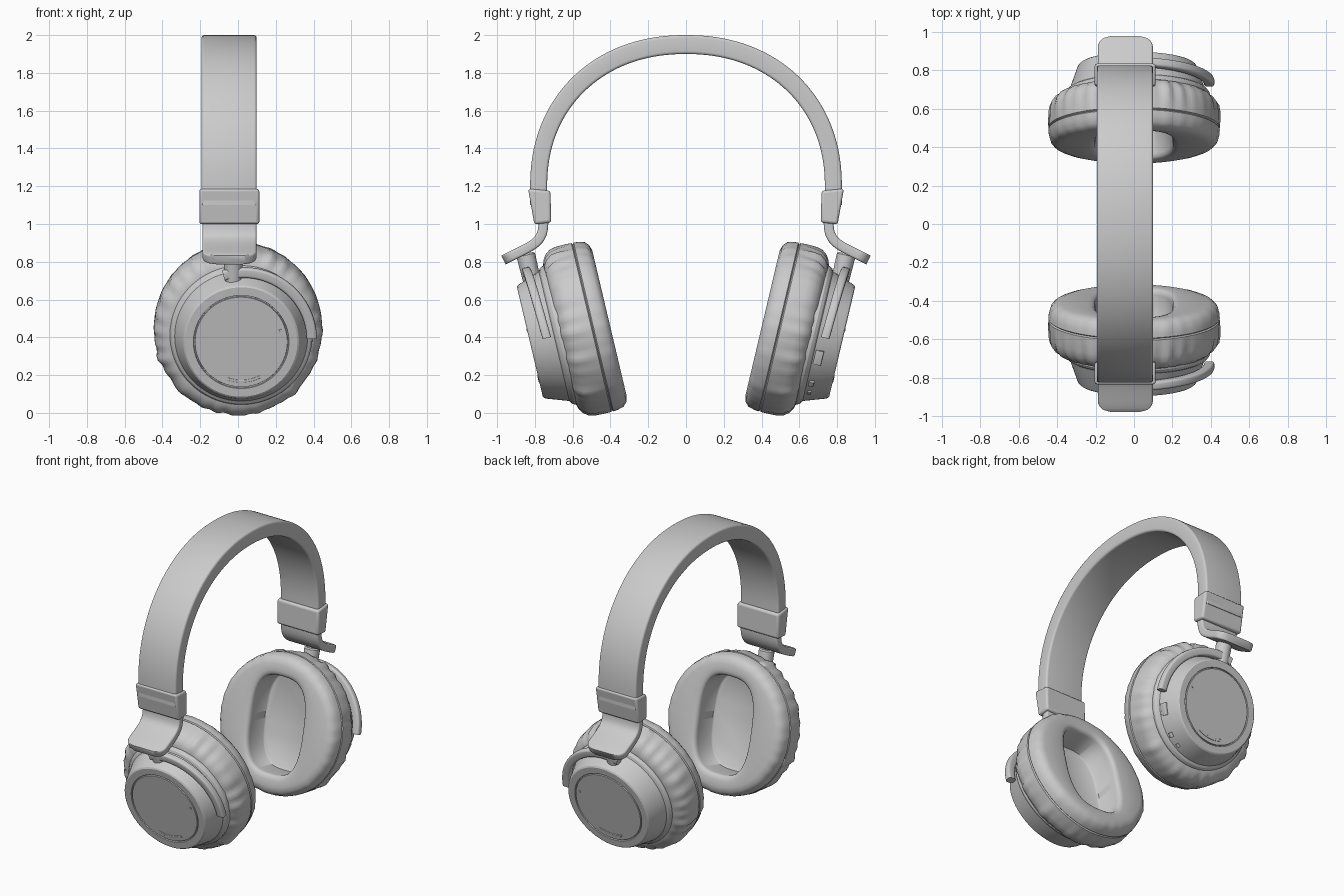
import bpy, bmesh, math, random
from mathutils import Vector
from mathutils.geometry import interpolate_bezier

if "Cube" in bpy.data.objects:
    bpy.data.objects.remove(bpy.data.objects["Cube"])

random.seed(4)
TILT = math.radians(13.3)
C, S = math.cos(TILT), math.sin(TILT)
N = 144
CX = 0.017  # small sideways offset of the shell


def cup(x, v, u, s=-1):
    """Cup space (x, up the disc, outward) to world space."""
    return Vector((x, s * (0.408 + u * C + v * S), 0.474 - S * u + C * v))


def loft(name, rings, mirror=True, angle=35, bevel=0):
    bm = bmesh.new()
    rows = [[bm.verts.new(p) for p in r] for r in rings]
    n = len(rows[0])
    for a, b in zip(rows, rows[1:]):
        for i in range(n):
            bm.faces.new((a[i], a[(i + 1) % n], b[(i + 1) % n], b[i]))
    bm.faces.new(rows[0][::-1])
    bm.faces.new(rows[-1])
    bmesh.ops.recalc_face_normals(bm, faces=bm.faces)
    me = bpy.data.meshes.new(name)
    bm.to_mesh(me)
    bm.free()
    ob = bpy.data.objects.new(name, me)
    bpy.context.collection.objects.link(ob)
    bpy.ops.object.select_all(action='DESELECT')
    ob.select_set(True)
    bpy.context.view_layer.objects.active = ob
    bpy.ops.object.shade_smooth_by_angle(angle=math.radians(angle))
    if bevel:
        m = ob.modifiers.new("bevel", 'BEVEL')
        m.width, m.segments = bevel, 3
    if mirror:
        m = ob.modifiers.new("mirror", 'MIRROR')
        m.use_axis = (False, True, False)
    return ob


def rrect(hw, hh, r, k=4):
    """Rounded rectangle outline."""
    pts = []
    for q, (sx, sy) in enumerate(((1, 1), (-1, 1), (-1, -1), (1, -1))):
        for i in range(k + 1):
            a = math.pi / 2 * (q + i / k)
            pts.append((sx * (hw - r) + r * math.cos(a), sy * (hh - r) + r * math.sin(a)))
    return pts


def arc(name, a0, a1, r0, r1, u0, u1, hr, hu, s=-1, mirror=True, steps=32):
    """Bar bent around the cup axis."""
    rings = []
    for i in range(steps + 1):
        t = i / steps
        a = math.radians(a0 + (a1 - a0) * t)
        r, u = r0 + (r1 - r0) * t, u0 + (u1 - u0) * t
        rings.append([cup(CX + (r + p) * math.cos(a), (r + p) * math.sin(a), u + q, s)
                      for p, q in rrect(hr, hu, min(hr, hu) * 0.6)])
    return loft(name, rings, mirror)


# Headband: superellipse arch with a softly rounded section
def arch(t, a, b):
    c, s = math.cos(t), math.sin(t)
    e = 2 / 2.15
    return Vector((0, math.copysign(abs(c) ** e, c) * a, 1.2 + abs(s) ** e * b))


section = rrect(0.146, 0.5, 0.02, 1)
section = [(x, f) for x, f in rrect(0.146, 0.045, 0.014)]
rings = []
for i in range(-1, 98):
    t = math.pi * min(max(i, 0), 96) / 96
    o, n = arch(t, 0.825, 0.8), arch(t, 0.735, 0.7)
    if i in (-1, 97):
        o.z = n.z = 1.1
    mid, half = (o + n) / 2, (o - n) / 2
    rings.append([mid + half * (f / 0.045) + Vector((x - 0.047, 0, 0)) for x, f in section])
loft("headband", rings, mirror=False, angle=50)

# Sleeve at each headband end
prof = [(-0.836, 1.187), (-0.718, 1.176), (-0.713, 1.008), (-0.803, 0.998)]
loft("band_sleeve", [[(x, y, z) for y, z in prof] for x in (-0.205, 0.113)], bevel=0.014)

# Curved bracket with a rounded tongue
path = interpolate_bezier(Vector((0, -0.755, 1.03)), Vector((0, -0.752, 0.90)),
                          Vector((0, -0.79, 0.897)), Vector((0, -0.966, 0.81)), 60)
rings = []
R = 0.06
for i, p in enumerate(path):
    d = (path[min(i + 1, 59)] - path[max(i - 1, 0)]).normalized()
    nrm = Vector((0, d.z, -d.y))
    left = min((path[-1] - p).length, R)
    hw = 0.143 - R + math.sqrt(max(R * R - (R - left) ** 2, 0))
    rings.append([p + nrm * q + Vector((x - 0.045, 0, 0)) for x, q in rrect(hw, 0.026, 0.012)])
loft("hinge_bracket", rings, angle=45)

# Pivot stem between bracket and shell
rings = []
for v, r in ((0.28, 0.046), (0.44, 0.05), (0.452, 0.05), (0.46, 0.042)):
    rings.append([cup(-0.025 + r * math.cos(a), v, 0.345 + r * math.sin(a))
                  for a in [2 * math.pi * k / 32 for k in range(32)]])
loft("pivot_stem", rings)

# Ear cushion with oval cavity, seam and creases
waves = [(random.randint(9, 38), random.uniform(0, 6.28)) for _ in range(7)]


def crease(a):
    return sum(math.sin(f * a + p) for f, p in waves) / 7


def hole(a, k):
    c, s = math.cos(a), math.sin(a)
    r = (abs(c / 0.2) ** 3 + abs(s / 0.315) ** 3) ** (-1 / 3)
    return (r + k) * c, (r + k) * s


angles = [2 * math.pi * k / N for k in range(N)]
rings = []
for u, k in ((0.19, -0.012), (0.18, 0), (0.03, 0), (0.012, 0.004), (0.002, 0.016), (-0.002, 0.035)):
    rings.append([cup(*hole(a, k), u) for a in angles])
for u, r, w in ((-0.003, 0.395, 0.1), (0.006, 0.425, 0.3), (0.025, 0.446, 0.4), (0.06, 0.456, 0.3),
                (0.084, 0.459, 0.1), (0.09, 0.451, 0), (0.096, 0.459, 0.1), (0.13, 0.459, 0.5),
                (0.18, 0.456, 1), (0.215, 0.448, 1.2), (0.245, 0.426, 1.2), (0.262, 0.40, 0.8),
                (0.27, 0.37, 0), (0.27, 0.3, 0)):
    row = []
    for a in angles:
        q = r + 0.014 * w * crease(a)
        row.append(cup(0.97 * q * math.cos(a), q * math.sin(a), u))
    rings.append(row)
loft("ear_cushion", rings, angle=50)

# Outer shell with grooved cap
shell = ((0.22, 0.34), (0.22, 0.38), (0.275, 0.377), (0.29, 0.367), (0.298, 0.352), (0.41, 0.313),
         (0.424, 0.306), (0.43, 0.297), (0.43, 0.253), (0.422, 0.251), (0.422, 0.246), (0.43, 0.244))
loft("outer_shell", [[cup(CX + r * math.cos(a), r * math.sin(a), u) for a in angles]
                     for u, r in shell], angle=28)

# Yoke arm hugging the shell, plus cap details
arc("yoke_arm", 105, 0, 0.36, 0.374, 0.365, 0.338, 0.027, 0.023)
arc("cap_slit", 250, 298, 0.213, 0.213, 0.43, 0.43, 0.007, 0.003)
arc("cap_indicator", 15.5, 18.5, 0.217, 0.217, 0.43, 0.43, 0.006, 0.003, steps=2)

# Port and buttons on one cup only
arc("charge_port", -25, -12, 0.342, 0.342, 0.327, 0.327, 0.011, 0.022, 1, False, 8)
arc("side_button", -49, -44, 0.345, 0.345, 0.322, 0.322, 0.011, 0.013, 1, False, 4)
arc("audio_jack", -62, -58, 0.345, 0.345, 0.322, 0.322, 0.008, 0.010, 1, False, 4)
